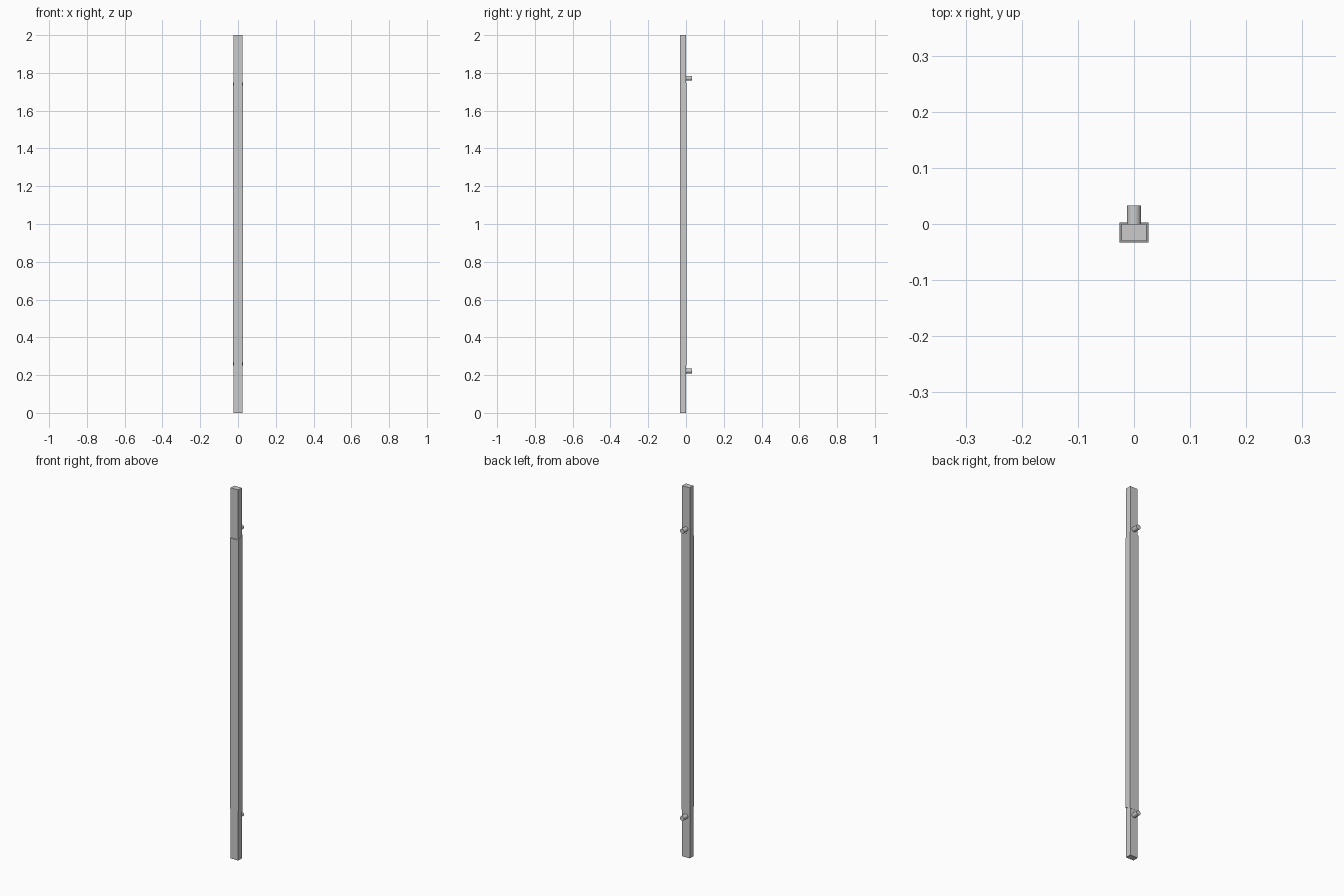
import bpy, bmesh
from math import radians

if "Cube" in bpy.data.objects:
    bpy.data.objects.remove(bpy.data.objects["Cube"])


def prism(name, hw, y0, y1, front_z, back_z):
    """Rectangular bar along z; front and back faces may have different end heights."""
    bm = bmesh.new()
    bmesh.ops.create_cube(bm, size=2)
    for v in bm.verts:
        back, top = v.co.y > 0, v.co.z > 0
        z = (back_z if back else front_z)[1 if top else 0]
        v.co = (hw * v.co.x, y1 if back else y0, z)
    mesh = bpy.data.meshes.new(name)
    bm.to_mesh(mesh)
    bm.free()
    obj = bpy.data.objects.new(name, mesh)
    bpy.context.collection.objects.link(obj)
    return obj


# Full-length inner bar
prism("inner_bar", 0.0225, -0.0305, 0.0, (0, 2), (0, 2))

# Thicker grip sleeve with slanted ends, longer at the back
prism("grip_sleeve", 0.0255, -0.033, 0.0025, (0.27, 1.73), (0.252, 1.748))

# Round mounting pegs on the back, near each sleeve end
peg_y0, peg_y1 = -0.005, 0.033
for name, z in (("lower_peg", 0.222), ("upper_peg", 1.772)):
    bpy.ops.mesh.primitive_cylinder_add(
        vertices=24, radius=0.0125, depth=peg_y1 - peg_y0,
        location=(0, (peg_y0 + peg_y1) / 2, z), rotation=(radians(90), 0, 0))
    bpy.context.object.name = name
    bpy.ops.object.shade_smooth_by_angle()
